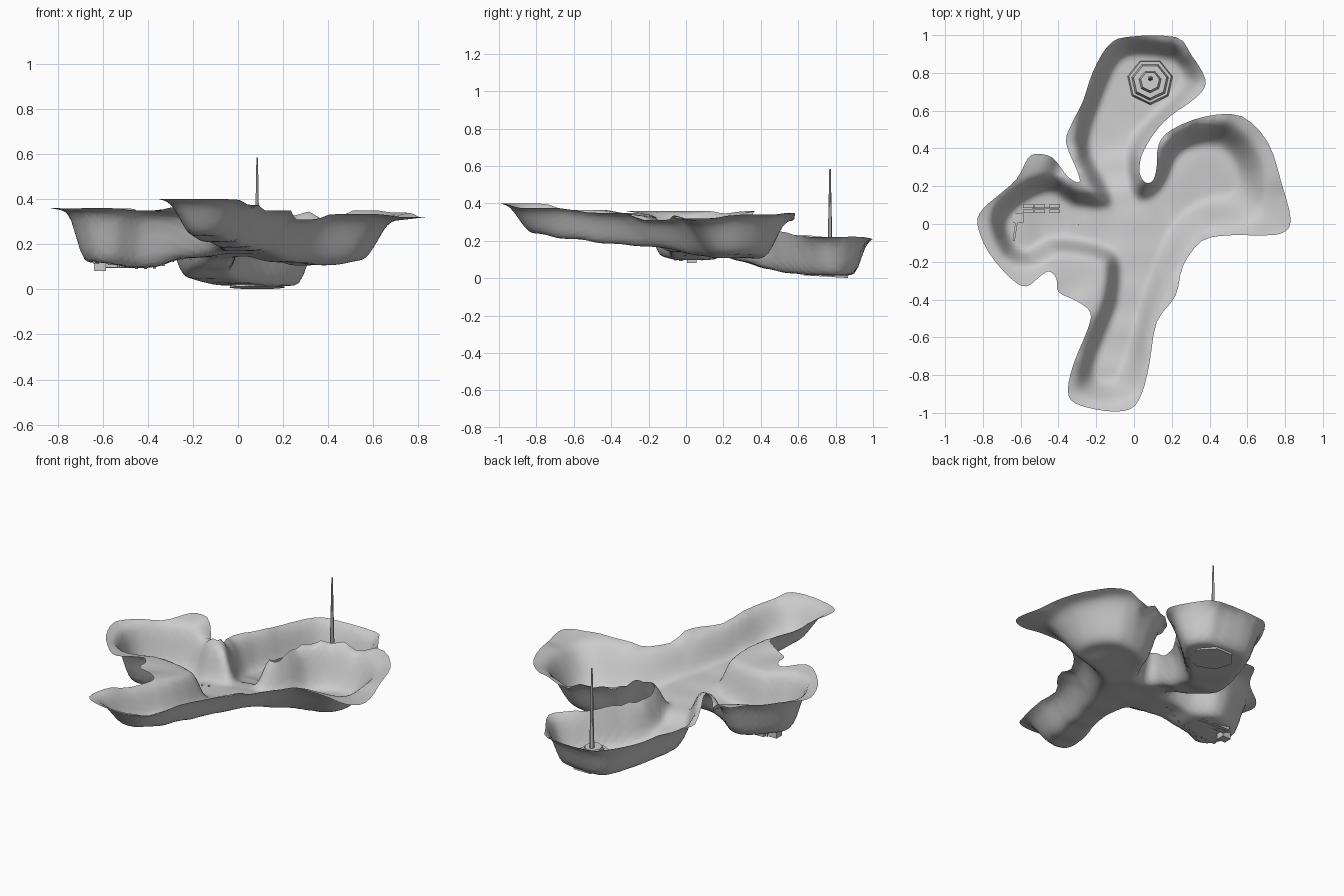
import bpy, bmesh, math, random
from mathutils import Vector
from mathutils.geometry import delaunay_2d_cdt

cube = bpy.data.objects.get("Cube")
if cube:
    bpy.data.objects.remove(cube)


def make_material(name, colour):
    mat = bpy.data.materials.new(name)
    mat.use_nodes = True
    mat.diffuse_color = colour
    mat.node_tree.nodes["Principled BSDF"].inputs["Base Color"].default_value = colour
    return mat


GREY = make_material("plain grey", (0.6, 0.6, 0.6, 1))

# Outer rim of the four-armed valley, in hundredths, clockwise from the back arm
RIM = [(30, 90), (38, 76), (33, 67), (19, 57), (10, 47), (4, 36), (3, 27), (6, 22), (10, 23),
       (12, 30), (13, 42), (20, 50), (38, 57), (57, 57), (71, 43), (78, 22), (83, 2), (78, -5),
       (66, -6), (50, -6), (36, -9), (26, -22), (22, -38), (12, -52), (8, -75), (4, -90),
       (-2, -98), (-15, -99), (-31, -95), (-35, -88), (-32, -74), (-25, -57), (-23, -47),
       (-30, -41), (-40, -36), (-41, -29), (-45, -25), (-50, -28), (-57, -33), (-65, -29),
       (-77, -15), (-83, 0), (-80, 8), (-72, 15), (-62, 24), (-56, 35), (-51, 37), (-43, 35),
       (-35, 25), (-29, 22), (-30, 28), (-36, 43), (-33, 53), (-27, 65), (-22, 80), (-14, 94),
       (-4, 99), (22, 99)]

# Foot of the walls, where the valley floor begins
FOOT = [(21, 87), (27, 78), (20, 66), (10, 56), (0, 46), (-3, 36), (-2, 25), (0, 14), (8, 14),
        (17, 25), (22, 35), (32, 41), (45, 41), (53, 32), (55, 22), (50, 16), (40, 14), (28, 8),
        (18, -4), (10, -24), (4, -42), (-1, -60), (-5, -72), (-10, -81), (-18, -82),
        (-21, -76), (-16, -60), (-9, -42), (-7, -22), (-12, -13), (-30, -8), (-45, -8),
        (-55, -14), (-63, -12), (-68, 0), (-64, 8), (-52, 16), (-42, 17), (-32, 10), (-12, 9),
        (-13, 18), (-20, 30), (-24, 43), (-20, 60), (-14, 75), (-8, 87), (2, 90)]

# Height samples (x, y, z) along the rim and along the floor
RIM_Z = [(10, 100, 21), (35, 75, 22), (32, 66, 22), (24, 61, 22), (17, 56, 22.5), (10, 48, 23),
         (5, 40, 24), (2, 32, 25), (-20, 75, 22), (-28, 62, 23), (-35, 45, 23.5), (-31, 32, 26),
         (-29, 22, 32), (7, 21, 29), (12, 33, 33), (14, 43, 34), (20, 50, 35), (30, 54, 35),
         (55, 56, 35), (72, 38, 34), (83, 2, 32), (50, -6, 33.5), (28, -15, 31), (20, -40, 35),
         (5, -80, 37.5), (-10, -99, 40), (-35, -90, 40), (-25, -50, 36.5),
         (-40, -30, 35), (-60, -30, 36), (-83, 0, 36), (-51, 37, 36)]
FLOOR_Z = [(10, 85, 1.5), (10, 72, 1.5), (0, 58, 2.5), (-10, 45, 4.5), (-8, 30, 9), (-5, 15, 14.5),
           (0, 0, 16), (20, 15, 12), (40, 20, 10.5), (54, 25, 13), (0, -20, 17), (-3, -40, 18.5),
           (-8, -60, 21), (-15, -82, 24), (-20, 0, 14), (-42, 2, 9.5), (-66, 0, 12)]


def smooth_loop(points, steps=3):
    """Closed Catmull-Rom curve through the points."""
    pts = [Vector(p) / 100 for p in points]
    n, out = len(pts), []
    for i in range(n):
        a, b, c, d = (pts[(i + k) % n] for k in (-1, 0, 1, 2))
        for s in range(steps):
            t = s / steps
            out.append(b + 0.5 * t * (c - a + t * (2 * a - 5 * b + 4 * c - d + t * (3 * (b - c) + d - a))))
    return out


def distance(p, loop):
    best = 9.0
    for i, b in enumerate(loop):
        a = loop[i - 1]
        ab = b - a
        t = min(1, max(0, (p - a).dot(ab) / ab.length_squared))
        best = min(best, (p - a - ab * t).length_squared)
    return math.sqrt(best)


def inside(p, loop):
    hit = False
    for i, b in enumerate(loop):
        a = loop[i - 1]
        if (a.y > p.y) != (b.y > p.y) and p.x < a.x + (p.y - a.y) * (b.x - a.x) / (b.y - a.y):
            hit = not hit
    return hit


def blend(p, samples, softness):
    """Inverse-distance average of height samples."""
    total = weight = 0
    for x, y, z in samples:
        w = 1 / ((p.x - x / 100) ** 2 + (p.y - y / 100) ** 2 + softness) ** 2.5
        total += w * z / 100
        weight += w
    return total / weight


def ramp(v, start, end):
    return min(1, max(0, (v - start) / (end - start)))


rim, foot = smooth_loop(RIM), smooth_loop(FOOT, 2)


def height(p):
    floor = blend(p, FLOOR_Z, 0.012)
    if inside(p, foot):
        return floor
    to_foot, to_rim = distance(p, foot), distance(p, rim)
    gap = to_foot + to_rim
    # Walls are gentler in the left arm and at the front end, gentlest on the left arm's front side
    gentle = max(ramp(p.x, 0.15, 0.4), ramp(-p.y, 0.5, 0.85))
    wall = 0.08 + 0.07 * gentle + 0.08 * ramp(p.x, 0.05, 0.3) * ramp(-p.y, -0.2, 0)
    t = min(1, to_foot / min(wall, gap * 0.85))
    lip = 0.13 + 0.09 * gentle
    rise = (1 - lip) * t * t * (3 - 2 * t) + lip * to_foot / gap
    return floor + (blend(p, RIM_Z, 0.002) - floor) * rise


def add_object(name, bm):
    mesh = bpy.data.meshes.new(name)
    bm.to_mesh(mesh)
    bm.free()
    mesh.materials.append(GREY)
    obj = bpy.data.objects.new(name, mesh)
    bpy.context.collection.objects.link(obj)
    return obj


# Valley shell: a triangulated sheet inside the rim, lifted by the height rule
STEP = 0.02
points = list(rim)
for i in range(-43, 44):
    for j in range(-50, 51):
        p = Vector(((i + 0.5 * (j % 2)) * STEP, j * STEP))
        if inside(p, rim) and distance(p, rim) > STEP * 0.5:
            points.append(p)
edges = [(i, (i + 1) % len(rim)) for i in range(len(rim))]
verts, _, faces, *_ = delaunay_2d_cdt(points, edges, [], 1, 1e-5)
bm = bmesh.new()
sheet = [bm.verts.new((v.x, v.y, height(v))) for v in verts]
for face in faces:
    if inside(sum((verts[k] for k in face), Vector((0, 0))) / len(face), rim):
        bm.faces.new([sheet[k] for k in face])
inner = [v for v in bm.verts if not v.is_boundary]
for _ in range(2):
    bmesh.ops.smooth_vert(bm, verts=inner, factor=0.5, use_axis_z=True)
for f in bm.faces:
    f.smooth = True
add_object("valley_shell", bm)


def add_prism(name, sides, r1, r2, x, y, z1, z2, tilt=0.0):
    bm = bmesh.new()
    bmesh.ops.create_cone(bm, cap_ends=True, segments=sides, radius1=r1, radius2=r2, depth=z2 - z1)
    obj = add_object(name, bm)
    obj.location = (x, y, (z1 + z2) / 2)
    obj.rotation_euler = (tilt, 0, math.pi)


def add_box(name, x, y, z, size, turn=0.0):
    bm = bmesh.new()
    bmesh.ops.create_cube(bm, size=1)
    bmesh.ops.scale(bm, vec=size, verts=bm.verts)
    obj = add_object(name, bm)
    obj.location = (x, y, z)
    obj.rotation_euler.z = turn


# Tower in the back arm: stepped base and tapering mast
for name, r1, r2, z1, z2 in (("tower_base", 0.125, 0.115, 0.008, 0.045),
                             ("tower_step", 0.1, 0.09, 0.045, 0.08),
                             ("tower_drum", 0.06, 0.05, 0.08, 0.11)):
    add_prism(name, 7, r1, r2, 0.085, 0.755, z1, z2, 0.06)
add_prism("tower_mast", 6, 0.014, 0.004, 0.085, 0.77, 0.1, 0.585)

# Small settlement in the right arm: block, paired halls, link and path
add_box("settlement_block", -0.612, 0.03, 0.105, (0.055, 0.05, 0.045))
for row in (0.068, 0.096):
    for col in (-0.56, -0.5, -0.42):
        add_box("settlement_hall", col, row, 0.112, (0.055, 0.02, 0.03))
add_box("settlement_link", -0.5, 0.083, 0.105, (0.2, 0.008, 0.02))
add_box("settlement_path", -0.628, -0.03, 0.125, (0.012, 0.12, 0.02), -0.15)

# Scattered stones along the arm
random.seed(4)
for i in range(10):
    t = i / 9
    p = Vector((-0.57 + 0.36 * t, -0.07 + 0.09 * t + random.uniform(-0.01, 0.01)))
    add_box("stone", p.x, p.y, height(p), (0.012, 0.006, 0.012), random.uniform(0, 3))
